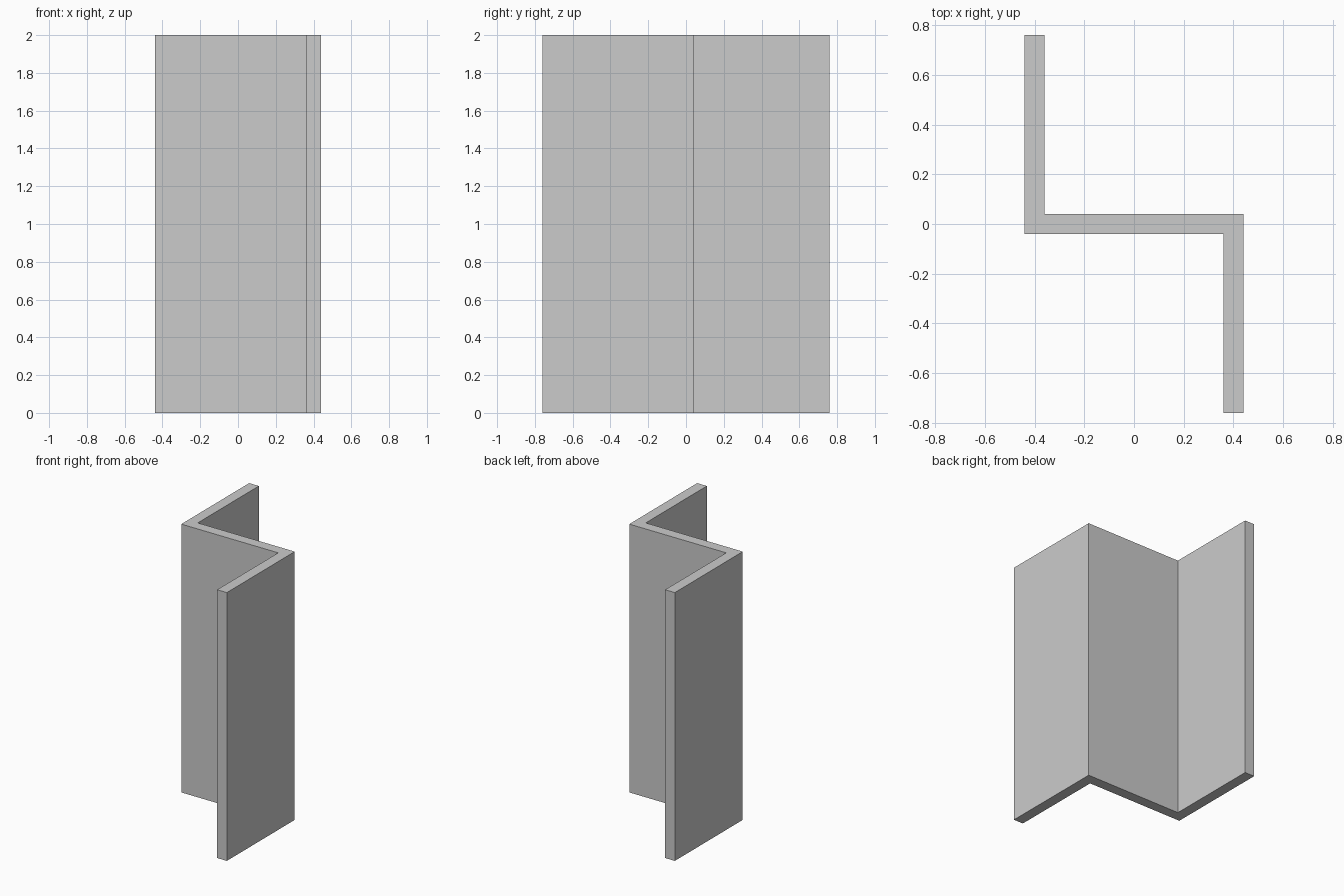
import bpy
import bmesh
from mathutils import Vector

if "Cube" in bpy.data.objects:
    bpy.data.objects.remove(bpy.data.objects["Cube"])

HEIGHT = 2.0
HALF_WIDTH = 0.44   # outer x extent
HALF_DEPTH = 0.76   # outer y extent
WALL = 0.08         # sheet thickness

# Half of the Z-shaped section; the other half is its 180 degree rotation
half = [
    (-HALF_WIDTH, HALF_DEPTH),
    (-HALF_WIDTH, -WALL / 2),
    (HALF_WIDTH - WALL, -WALL / 2),
    (HALF_WIDTH - WALL, -HALF_DEPTH),
]
profile = half + [(-x, -y) for x, y in half]

# Extrude the section upward into the Z profile bar
bm = bmesh.new()
base = bm.faces.new([bm.verts.new((x, y, 0)) for x, y in profile])
result = bmesh.ops.extrude_face_region(bm, geom=[base], use_keep_orig=True)
top_verts = [g for g in result["geom"] if isinstance(g, bmesh.types.BMVert)]
bmesh.ops.translate(bm, verts=top_verts, vec=Vector((0, 0, HEIGHT)))
bmesh.ops.recalc_face_normals(bm, faces=bm.faces)

mesh = bpy.data.meshes.new("z_profile_bar")
bm.to_mesh(mesh)
bm.free()
bar = bpy.data.objects.new("z_profile_bar", mesh)
bpy.context.collection.objects.link(bar)
